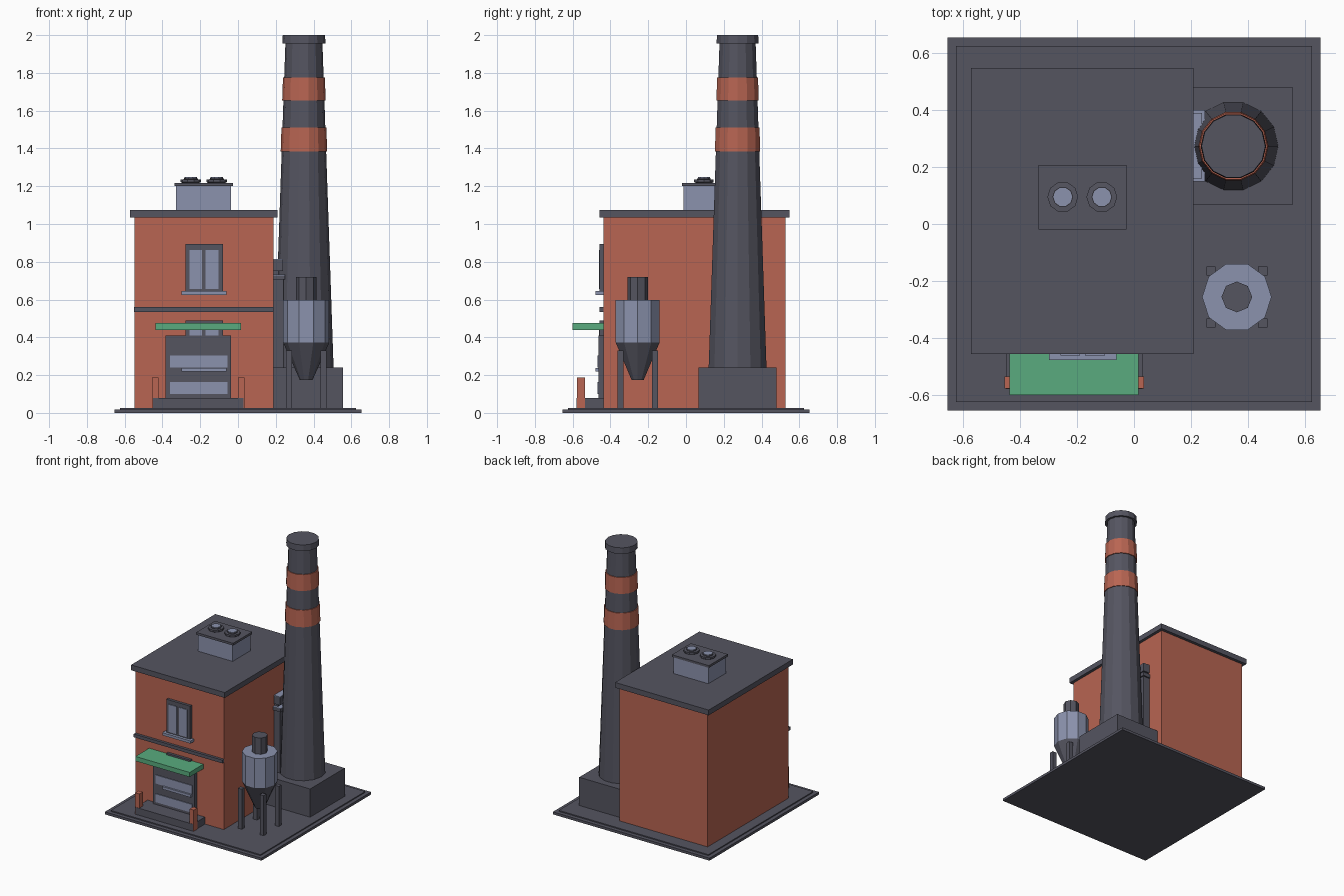
import bpy
from math import cos, sin, tau

cube = bpy.data.objects.get("Cube")
if cube:
    bpy.data.objects.remove(cube, do_unlink=True)


def material(name, rgb):
    m = bpy.data.materials.new(name)
    m.use_nodes = True
    m.diffuse_color = (*rgb, 1)
    m.node_tree.nodes["Principled BSDF"].inputs["Base Color"].default_value = (*rgb, 1)
    return m


SLATE = material("dark slate", (0.09, 0.09, 0.118))
BRICK = material("red brick", (0.48, 0.13, 0.085))
STEEL = material("pale steel", (0.26, 0.29, 0.42))
GREEN = material("awning green", (0.1, 0.41, 0.21))


def build(name, verts, faces, mat):
    mesh = bpy.data.meshes.new(name)
    mesh.from_pydata(verts, [], faces)
    mesh.materials.append(mat)
    obj = bpy.data.objects.new(name, mesh)
    bpy.context.collection.objects.link(obj)
    return obj


def box(name, xs, ys, zs, mat):
    """Box from its extents on each axis."""
    verts = [(x, y, z) for x in xs for y in ys for z in zs]
    faces = [(0, 1, 3, 2), (4, 6, 7, 5), (0, 4, 5, 1),
             (2, 3, 7, 6), (0, 2, 6, 4), (1, 5, 7, 3)]
    return build(name, verts, faces, mat)


def turned(name, x, y, sides, profile, mat):
    """Faceted solid of revolution from (radius, height) pairs."""
    verts = [(x + r * cos(tau * i / sides), y + r * sin(tau * i / sides), z)
             for r, z in profile for i in range(sides)]
    faces = []
    for k in range(len(profile) - 1):
        a, b = k * sides, (k + 1) * sides
        for i in range(sides):
            j = (i + 1) % sides
            faces.append((a + i, a + j, b + j, b + i))
    last = (len(profile) - 1) * sides
    faces.append(tuple(reversed(range(sides))))
    faces.append(tuple(range(last, last + sides)))
    return build(name, verts, faces, mat)


# Ground slab
box("ground_slab", (-.654, .654), (-.654, .654), (0, .019), SLATE)
box("ground_paving", (-.625, .625), (-.625, .625), (.019, .027), SLATE)

# Main building
WALL = -.437
box("brick_walls", (-.549, .187), (WALL, .526), (.027, 1.035), BRICK)
box("roof_slab", (-.573, .209), (-.457, .548), (1.035, 1.075), SLATE)
box("string_course", (-.551, .189), (-.457, WALL), (.535, .56), SLATE)

# Rooftop unit with two vents
box("roof_unit", (-.327, -.036), (-.012, .2), (1.075, 1.2), STEEL)
box("roof_unit_lid", (-.336, -.027), (-.02, .207), (1.2, 1.217), SLATE)
for side, x in (("left", -.113), ("right", -.25)):
    turned(side + "_vent", x, .095, 10,
           [(.045, 1.217), (.054, 1.222), (.054, 1.236), (.036, 1.237), (.036, 1.244)], SLATE)
    turned(side + "_vent_top", x, .095, 10, [(.033, 1.244), (.033, 1.248)], STEEL)


# Front windows: the lower one sits behind the awning and door
def window(name, z):
    box(name + "_frame", (-.279, -.08), (-.457, WALL), (z, z + .25), SLATE)
    for side, xs in (("right", (-.258, -.19)), ("left", (-.172, -.102))):
        box(f"{name}_{side}_pane", xs, (-.461, -.457), (z + .01, z + .218), STEEL)
    box(name + "_sill", (-.298, -.062), (-.478, WALL), (z - .02, z), STEEL)


window("upper_window", .645)
window("lower_window", .238)

# Loading door
box("door", (-.385, -.038), (-.463, WALL), (.08, .41), SLATE)
for name, zs in (("upper", (.24, .305)), ("lower", (.1, .163))):
    box(name + "_door_panel", (-.36, -.056), (-.468, -.463), zs, STEEL)

# Awning, step and posts
box("awning", (-.437, .016), (-.6, WALL), (.44, .475), GREEN)
box("door_step", (-.45, .03), (-.58, WALL), (.027, .08), SLATE)
for side, xs in (("right", (-.455, -.42)), ("left", (0, .035))):
    box(side + "_post", xs, (-.578, -.535), (.027, .187), BRICK)

# Wall duct behind the chimney
box("wall_duct", (.187, .24), (.16, .39), (.027, .705), SLATE)
box("duct_ledge", (.187, .25), (.15, .4), (.705, .728), SLATE)
box("duct_ledge_plate", (.187, .25), (.15, .4), (.728, .732), STEEL)
box("duct_neck", (.187, .215), (.17, .38), (.732, .75), SLATE)
box("duct_box", (.187, .238), (.16, .39), (.75, .81), SLATE)
box("duct_box_plate", (.187, .238), (.16, .39), (.81, .814), STEEL)

# Chimney
CX, CY, SIDES = .349, .273, 14
box("chimney_plinth", (CX - .207, CX + .207), (CY - .207, CY + .207), (.027, .24), SLATE)
turned("chimney_shaft", CX, CY, SIDES, [(.157, .24), (.098, 1.96)], SLATE)
turned("lower_band", CX, CY, SIDES, [(.123, 1.383), (.119, 1.51)], BRICK)
turned("upper_band", CX, CY, SIDES, [(.115, 1.653), (.111, 1.775)], BRICK)
turned("chimney_cap", CX, CY, SIDES, [(.114, 1.955), (.112, 2.0)], SLATE)

# Silo on four legs
SX, SY = .361, -.256
turned("silo_hopper", SX, SY, 10, [(.034, .175), (.122, .372)], SLATE)
turned("silo_tank", SX, SY, 10, [(.122, .372), (.122, .597)], STEEL)
turned("silo_pipe", SX, SY, 8, [(.054, .597), (.054, .72)], SLATE)
for ns, dy in (("front", -.091), ("back", .091)):
    for side, dx in (("right", -.091), ("left", .091)):
        x, y = SX + dx, SY + dy
        box(f"silo_{ns}_{side}_leg", (x - .016, x + .016), (y - .016, y + .016),
            (.027, .33), SLATE)
